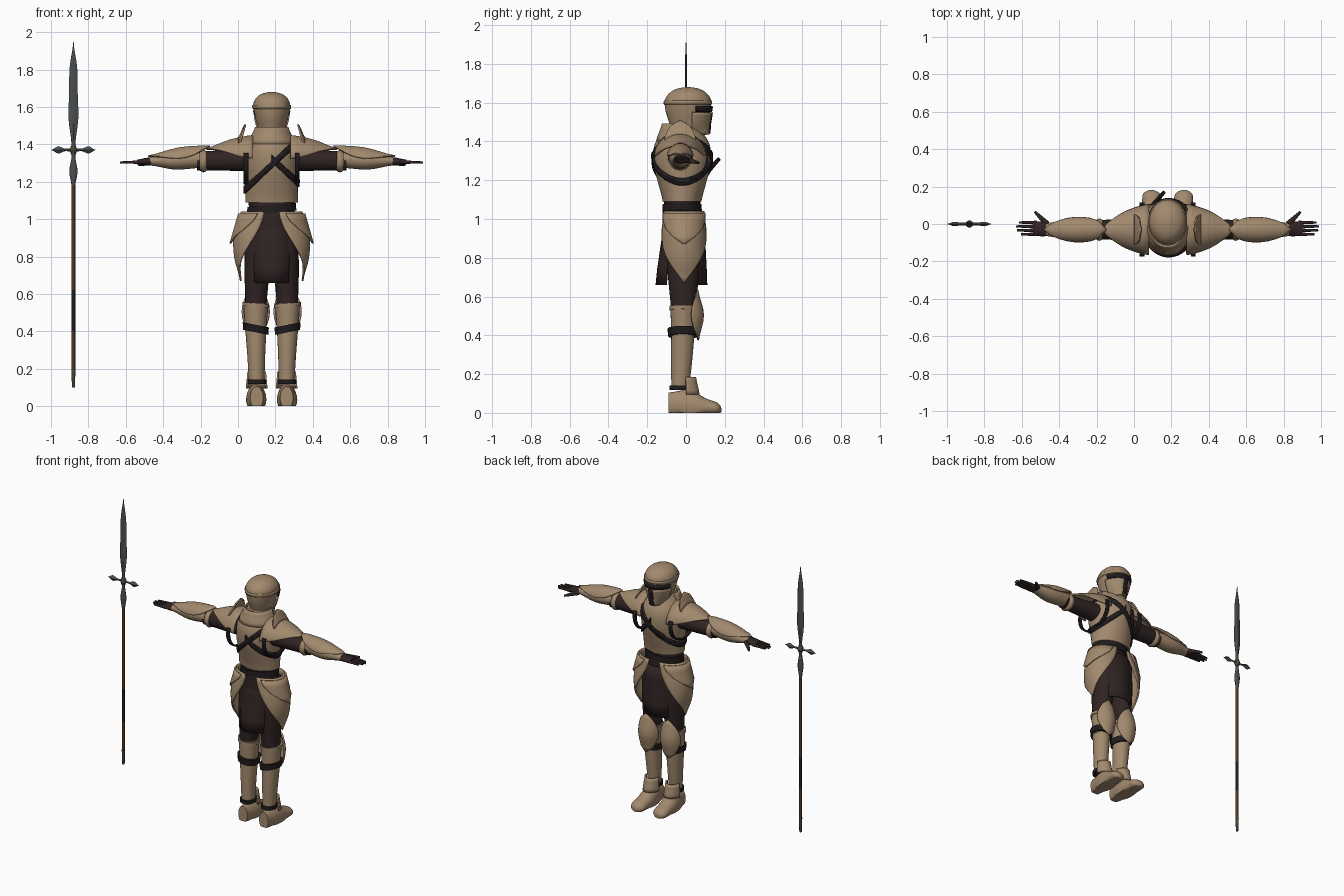
import bpy, bmesh, math
from mathutils import Vector

if "Cube" in bpy.data.objects:
    bpy.data.objects.remove(bpy.data.objects["Cube"])


def material(name, *rgb):
    mat = bpy.data.materials.new(name)
    mat.use_nodes = True
    mat.diffuse_color = (*rgb, 1)
    mat.node_tree.nodes["Principled BSDF"].inputs["Base Color"].default_value = (*rgb, 1)
    return mat


TAN = material("tan armour", .36, .25, .155)
CLOTH = material("dark cloth", .03, .017, .017)
LEATHER = material("black leather", .015, .011, .012)
STEEL = material("grey steel", .07, .076, .08)
WOOD = material("brown wood", .085, .036, .015)
BRONZE = material("dull bronze", .07, .06, .035)

BODY_PLACE = Vector((.18, 0, 0))
SPEAR_PLACE = Vector((-.88, 0, 0))
PLACE_ON_AXIS = {"z": lambda along, a, b: (a, b, along),
                 "x": lambda along, a, b: (along, a, b),
                 "y": lambda along, a, b: (a, along, b)}

# Directions that open plates face, and rules for how their width runs along them
LEFT, UP, FRONT, DOWN, BACK = 0, 90, 90, 270, 270


def even(u):
    return 1


def tip_at_start(u):
    return math.sin(math.pi * u / 2)


def tip_at_end(u):
    return max(math.cos(math.pi * u / 2), 0) ** .6


def leaf(u):
    return max(math.sin(math.pi * u), 0) ** .6


def finish(name, bm, mat, place=BODY_PLACE, mirror=False, thick=0, sharp=40):
    bmesh.ops.recalc_face_normals(bm, faces=bm.faces)
    mesh = bpy.data.meshes.new(name)
    bm.to_mesh(mesh)
    bm.free()
    mesh.materials.append(mat)
    part = bpy.data.objects.new(name, mesh)
    part.location = place
    bpy.context.collection.objects.link(part)
    if thick:
        solid = part.modifiers.new("thickness", "SOLIDIFY")
        solid.thickness, solid.offset = thick, 0
    if mirror:
        part.modifiers.new("mirror", "MIRROR").use_mirror_merge = False
    bpy.ops.object.select_all(action="DESELECT")
    part.select_set(True)
    bpy.context.view_layer.objects.active = part
    bpy.ops.object.shade_smooth_by_angle(angle=math.radians(sharp))
    return part


def blend(sizes, u):
    """Smooth curve through evenly spaced radius pairs."""
    last = len(sizes) - 1
    i = min(int(u * last), last - 1)
    f = u * last - i
    before, start, end, after = (sizes[min(max(i + k, 0), last)] for k in (-1, 0, 1, 2))
    return [max(.001, q + f * (r - p + f * (2 * p - 5 * q + 4 * r - s + f * (3 * q - p - 3 * r + s))) / 2)
            for p, q, r, s in zip(before, start, end, after)]


def sweep(name, mat, span, centre, sizes, end_centre=None, axis="z", facing=None, spread=180,
          outline=even, round_end=False, tilt=0, sides=24, thick=.01, **options):
    """Tube along an axis, or an open plate when a facing direction is given."""
    bm, rings = bmesh.new(), []
    is_open = facing is not None
    count = 4 * (len(sizes) - 1) + 1
    for i in range(count):
        u = i / (count - 1)
        along = span[0] + (span[1] - span[0]) * (math.sin(math.pi * u / 2) if round_end else u)
        a, b = Vector(centre).lerp(Vector(end_centre or centre), u)
        wide, deep = blend(sizes, u)
        ring = []
        for j in range(sides):
            turn = math.tau * j / sides
            if is_open:
                half = max(spread * outline(u), 1)
                turn = math.radians(facing + half * (2 * j / (sides - 1) - 1))
            da, db = wide * math.cos(turn), deep * math.sin(turn)
            x, y, z = PLACE_ON_AXIS[axis](along + tilt * da, a + da, b + db)
            ring.append(bm.verts.new((x, y, max(z, 0))))
        rings.append(ring)
    for low, high in zip(rings, rings[1:]):
        for j in range(sides - is_open):
            k = (j + 1) % sides
            bm.faces.new((low[j], low[k], high[k], high[j]))
    if not is_open:
        bm.faces.new(rings[0])
        bm.faces.new(rings[-1])
    return finish(name, bm, mat, thick=thick if is_open else 0, **options)


def cut_band(name, mat, source, height, width, slope=0, limits=(), thick=.02):
    """Raised band cut from a part between two slanted planes and extra limits."""
    bm = bmesh.new()
    bm.from_mesh(source.data)
    planes = [((0, 0, height + side * width), Vector((-slope, 0, 1)) * side) for side in (-1, 1)]
    for point, normal in planes + list(limits):
        bmesh.ops.bisect_plane(bm, geom=bm.verts[:] + bm.edges[:] + bm.faces[:],
                               plane_co=point, plane_no=normal, clear_outer=True)
    return finish(name, bm, mat, thick=thick)


def rod(name, mat, start, end, start_radius, end_radius, mirror=False):
    bm = bmesh.new()
    start, end = Vector(start), Vector(end)
    bmesh.ops.create_cone(bm, cap_ends=True, segments=10, radius1=start_radius,
                          radius2=end_radius, depth=(end - start).length)
    turn = Vector((0, 0, 1)).rotation_difference(end - start).to_matrix()
    bmesh.ops.rotate(bm, matrix=turn, verts=bm.verts)
    bmesh.ops.translate(bm, vec=(start + end) / 2, verts=bm.verts)
    return finish(name, bm, mat, mirror=mirror)


# Torso, waist and hips
core = (0, -.02)
cuirass = sweep("cuirass", TAN, (1.09, 1.49), core, sides=48,
                sizes=[(.14, .1), (.14, .125), (.145, .148), (.135, .14), (.075, .08)])
cut_band("shoulder_strap", LEATHER, cuirass, height=1.29, width=.02, slope=.95)
cut_band("side_strap", LEATHER, cuirass, height=1.325, width=.02, slope=-.95,
         limits=[((0, 0, 0), (-1, 0, 0))])
rod("chest_knife", LEATHER, (-.08, .1, 1.23), (-.02, .17, 1.31), .013, .01)
sweep("collar", TAN, (1.4, 1.49), core, [(.125, .13), (.085, .1)], facing=BACK, spread=95)
sweep("neck", CLOTH, (1.42, 1.52), (0, 0), [(.07, .075), (.065, .075)])
sweep("waist_wrap", CLOTH, (1, 1.12), core, [(.13, .1), (.122, .093), (.128, .098)])
sweep("belt", LEATHER, (1.035, 1.075), core, [(.132, .102), (.13, .1)], tilt=.08)
sweep("hips", CLOTH, (.84, 1.02), core, [(.1, .09), (.14, .1), (.132, .1)])
for label, facing, hem in (("front", FRONT, .115), ("back", BACK, .142)):
    sweep(label + "_skirt_cloth", CLOTH, (.66, 1), (0, -.01), [(.115, hem), (.13, .1)],
          facing=facing, spread=50)
sweep("tasset", TAN, (.67, 1.04), (.08, -.01), [(.085, .1), (.13, .12), (.148, .115), (.125, .1)],
      end_centre=(.035, -.01), facing=LEFT, spread=88, outline=tip_at_start, mirror=True)
sweep("tasset_upper_plate", TAN, (.87, 1.03), (.08, -.01), [(.14, .12), (.135, .11)],
      end_centre=(.04, -.01), facing=LEFT, spread=75, outline=tip_at_start, mirror=True)

# Helmet with a dark face opening
helmet = sweep("helmet", TAN, (1.47, 1.68), (0, .01), round_end=True, sides=48,
               sizes=[(.07, .09), (.09, .114), (.098, .117), (.065, .075), (.005, .005)])
cut_band("helmet_brow", TAN, helmet, height=1.6, width=.01, thick=.01)
cheeks = sweep("cheek_guard", TAN, (1.435, 1.55), (0, .012), [(.05, .105), (.077, .108), (.092, .117)],
               facing=FRONT, spread=80)
cut_band("eye_slit", LEATHER, helmet, height=1.568, width=.014, limits=[((0, .05, 0), (0, -1, 0))])
cut_band("face_slit", LEATHER, cheeks, height=1.5, width=.06,
         limits=[((side * .014, 0, 0), (side, 0, 0)) for side in (-1, 1)])

# Shoulders and arms
arm = dict(axis="x", mirror=True)
shoulder = (-.03, 1.32)
wrist = (-.03, 1.31)
sweep("sleeve", CLOTH, (.09, .4), shoulder, [(.065, .062), (.05, .05)], end_centre=wrist, **arm)
sweep("pauldron", TAN, (.1, .35), shoulder, [(.132, .125), (.1, .1), (.055, .055)],
      facing=UP, spread=88, outline=tip_at_end, **arm)
sweep("pauldron_flare", TAN, (.175, .14), shoulder, [(.118, .115), (.13, .185)],
      facing=UP, spread=42, outline=tip_at_end, **arm)
sweep("armpit_strap", LEATHER, (.125, .15), shoulder, [(.14, .13), (.14, .13)],
      facing=DOWN, spread=105, **arm)
sweep("elbow_cap", TAN, (.325, .405), wrist, [(.035, .035), (.06, .06), (.035, .035)], **arm)
sweep("forearm", TAN, (.385, .65), shoulder, [(.05, .046), (.056, .05), (.034, .023)],
      end_centre=wrist, **arm)
sweep("forearm_plate", TAN, (.33, .66), shoulder, [(.06, .07), (.064, .064), (.038, .026)],
      end_centre=wrist, facing=UP, spread=82, outline=leaf, **arm)
sweep("glove", CLOTH, (.61, .72), wrist, [(.03, .022), (.039, .021), (.038, .013)],
      end_centre=(-.024, 1.305), **arm)
for finger, reach in enumerate((.785, .805, .81, .795)):
    y = -.055 + .021 * finger
    rod(f"finger_{finger}", CLOTH, (.7, y, 1.305), (reach, y, 1.303), .01, .006, mirror=True)
rod("thumb", CLOTH, (.645, 0, 1.305), (.71, .065, 1.29), .017, .007, mirror=True)

# Legs
knee = (.085, -.015)
ankle = (.08, -.03)
sweep("trouser", CLOTH, (.52, 1), knee, [(.056, .062), (.068, .085), (.065, .09)],
      end_centre=(.07, -.01), mirror=True)
sweep("knee_sleeve", TAN, (.4, .55), knee, [(.057, .06), (.066, .066)], mirror=True)
sweep("knee_rim", TAN, (.53, .55), knee, [(.071, .071), (.071, .071)], tilt=.1, mirror=True)
sweep("knee_guard", TAN, (.375, .635), (.085, 0), [(.06, .062), (.075, .088), (.06, .058)],
      facing=FRONT, spread=72, outline=leaf, mirror=True)
sweep("knee_strap", LEATHER, (.395, .435), knee, [(.067, .078), (.07, .08)], tilt=.2, mirror=True)
sweep("greave", TAN, (.12, .43), ankle, [(.042, .046), (.048, .055), (.057, .06)],
      end_centre=knee, mirror=True)
sweep("ankle_strap", LEATHER, (.118, .142), ankle, [(.05, .056), (.05, .056)], mirror=True)
sweep("instep_guard", TAN, (.095, .185), (.08, -.015), [(.054, .08), (.046, .062)],
      facing=FRONT, spread=78, mirror=True)
sweep("boot", TAN, (-.09, .182), (.08, .045), axis="y", round_end=True, mirror=True,
      sizes=[(.035, .06), (.053, .08), (.052, .045), (.045, .03), (.005, .01)], end_centre=(.088, .015))


# Spear
def spear_part(name, mat, span, *sizes, sides=10, **options):
    sweep("spear_" + name, mat, span, sizes=sizes, sides=sides, place=SPEAR_PLACE,
          **{"centre": (0, 0), **options})


def disc(radius):
    return radius, radius


spear_part("shaft", WOOD, (.2, 1.2), disc(.01), disc(.01))
spear_part("grip", LEATHER, (.4, .62), disc(.0105), disc(.0105))
spear_part("butt", BRONZE, (.1, .2), disc(.008), disc(.011))
spear_part("socket", STEEL, (1.18, 1.33), disc(.01), (.022, .012), disc(.01))
spear_part("neck", STEEL, (1.3, 1.42), disc(.01), disc(.01))
spear_part("collar", BRONZE, (1.345, 1.395), disc(.012), disc(.02), disc(.012))
spear_part("blade", STEEL, (1.4, 1.95), (.01, .008), (.026, .007), (.023, .006), (.02, .005), disc(0),
           sides=4, sharp=10)
spear_part("guard", STEEL, (.01, .118), disc(.009), disc(.007), (.012, .019), disc(0),
           sides=4, sharp=10, axis="x", centre=(0, 1.37), mirror=True)
